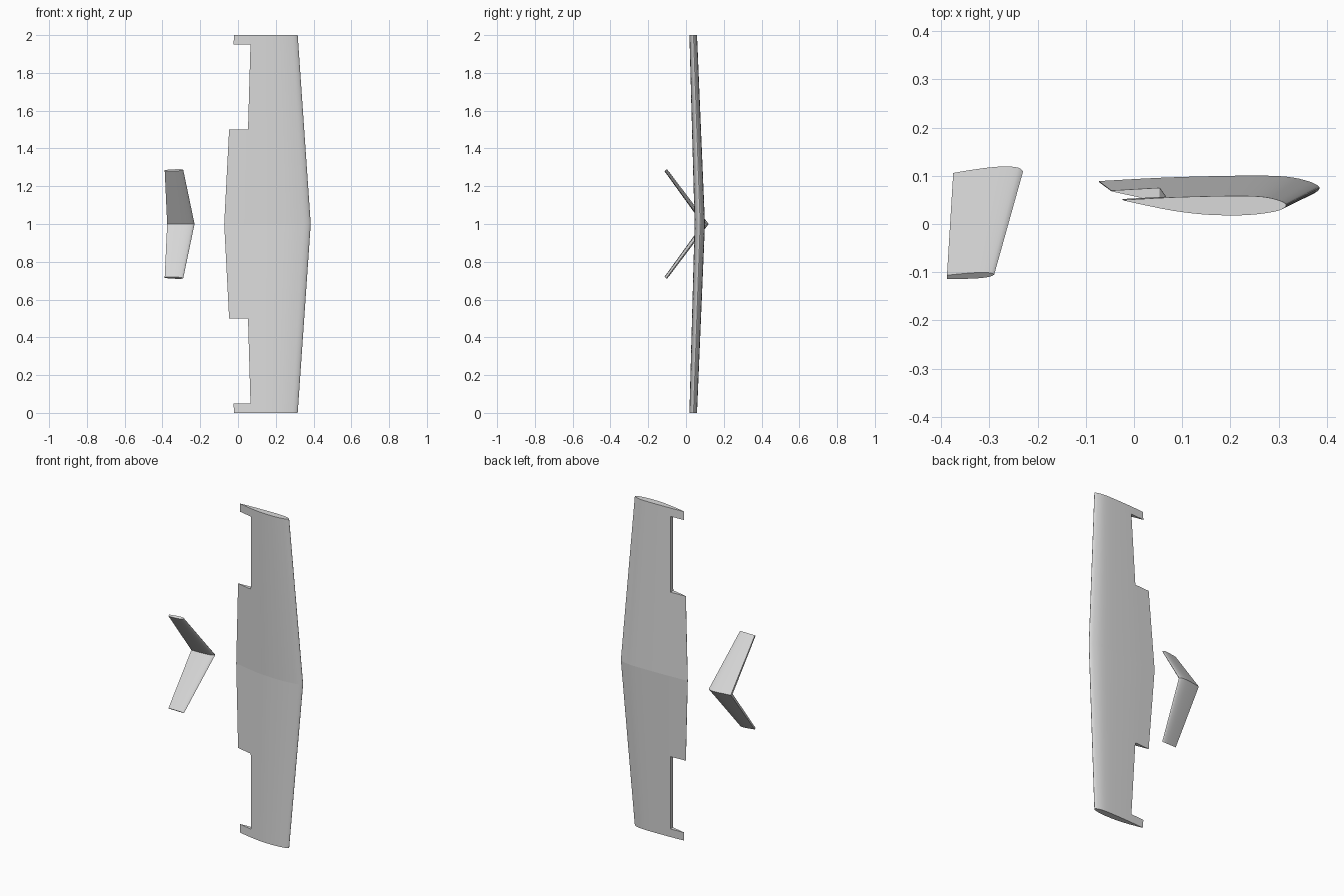
import bpy, bmesh, math
from mathutils import Vector

if "Cube" in bpy.data.objects:
    bpy.data.objects.remove(bpy.data.objects["Cube"])

grey = bpy.data.materials.new("light_grey")
grey.diffuse_color = (0.7, 0.7, 0.7, 1)
grey.use_nodes = True
grey.node_tree.nodes["Principled BSDF"].inputs["Base Color"].default_value = grey.diffuse_color


def smooth_open(points, steps=3):
    """Catmull-Rom curve through an open list of 2D points."""
    p = [Vector(q) for q in points]
    p = [2 * p[0] - p[1]] + p + [2 * p[-1] - p[-2]]
    out = []
    for i in range(1, len(p) - 2):
        a, b, c, d = p[i - 1:i + 3]
        for k in range(steps):
            t = k / steps
            out.append(0.5 * (2 * b + (c - a) * t + (2 * a - 5 * b + 4 * c - d) * t * t
                              + (3 * b - a - 3 * c + d) * t ** 3))
    return out + [p[-2]]


def loft(name, rings):
    """Closed skin through rings of equal length, capped at both ends."""
    bm = bmesh.new()
    rows = [[bm.verts.new(v) for v in ring] for ring in rings]
    n = len(rows[0])
    for r0, r1 in zip(rows, rows[1:]):
        for i in range(n):
            j = (i + 1) % n
            bm.faces.new((r0[i], r0[j], r1[j], r1[i]))
    bm.faces.new(rows[0])
    bm.faces.new(rows[-1])
    bmesh.ops.recalc_face_normals(bm, faces=bm.faces)
    mesh = bpy.data.meshes.new(name)
    bm.to_mesh(mesh)
    bm.free()
    obj = bpy.data.objects.new(name, mesh)
    bpy.context.collection.objects.link(obj)
    mesh.materials.append(grey)
    return obj


def finish(obj):
    """Smooth skin with a crease along the centre plane."""
    bpy.ops.object.select_all(action='DESELECT')
    obj.select_set(True)
    bpy.context.view_layer.objects.active = obj
    for m in list(obj.modifiers):
        bpy.ops.object.modifier_apply(modifier=m.name)
    bpy.ops.object.shade_smooth_by_angle(angle=math.radians(30))
    bm = bmesh.new()
    bm.from_mesh(obj.data)
    for e in bm.edges:
        if all(abs(v.co.z - 1) < 0.02 for v in e.verts):
            e.smooth = False
    bm.to_mesh(obj.data)
    bm.free()


# Wing: flat-bottomed section, tapered and bent at the middle
wing_section = smooth_open([
    (0, -.024), (.3, -.008), (.6, 0), (.78, 0), (.88, -.008), (.95, -.025),
    (.985, -.04), (1, -.055), (.985, -.074), (.95, -.09), (.9, -.101),
    (.8, -.114), (.68, -.119), (.5, -.114), (.3, -.09), (.1, -.05), (0, -.028)])


def wing_ring(trail, lead, y, z):
    c = lead - trail
    return [(trail + c * p.x, y + c * p.y, z) for p in wing_section]


wing = loft("wing", [wing_ring(-.021, .316, .058, 0),
                     wing_ring(-.073, .385, .1, 1),
                     wing_ring(-.021, .316, .058, 2)])

# Control surface openings in both trailing edges
for side in (-1, 1):
    zi, zo = 1 + side * .5, 1 + side * .95
    cutter = loft("opening_cutter",
                  [[(-.3, -.2, z), (x, -.2, z), (x, .3, z), (-.3, .3, z)]
                   for x, z in ((.053, zi), (.066, zo))])
    cutter.hide_render = True
    cutter.hide_set(True)
    mod = wing.modifiers.new("opening", 'BOOLEAN')
    mod.operation = 'DIFFERENCE'
    mod.solver = 'EXACT'
    mod.object = cutter
finish(wing)
for o in [o for o in bpy.data.objects if o.name.startswith("opening_cutter")]:
    bpy.data.objects.remove(o)

# V tail: blunt-edged section, mitred at the middle, square at the tips
half = smooth_open([(0, .05), (.2, .064), (.5, .076), (.75, .073), (.93, .045), (1, 0)])
tail_section = half + [Vector((p.x, -p.y)) for p in reversed(half[:-1])]
NY, NZ = .79, .613


def tail_ring(trail, lead, y, z, side):
    c = lead - trail
    ring = []
    for p in tail_section:
        s = c * (p.y + .07 * (p.x - .5))
        if side:
            ring.append((trail + c * p.x, y + s * NY, z + side * s * NZ))
        else:
            ring.append((trail + c * p.x, y + s / NY, z))
    return ring


tail = loft("v_tail", [tail_ring(-.388, -.29, -.1075, .715, -1),
                       tail_ring(-.375, -.23, .103, 1, 0),
                       tail_ring(-.388, -.29, -.1075, 1.285, 1)])
finish(tail)
